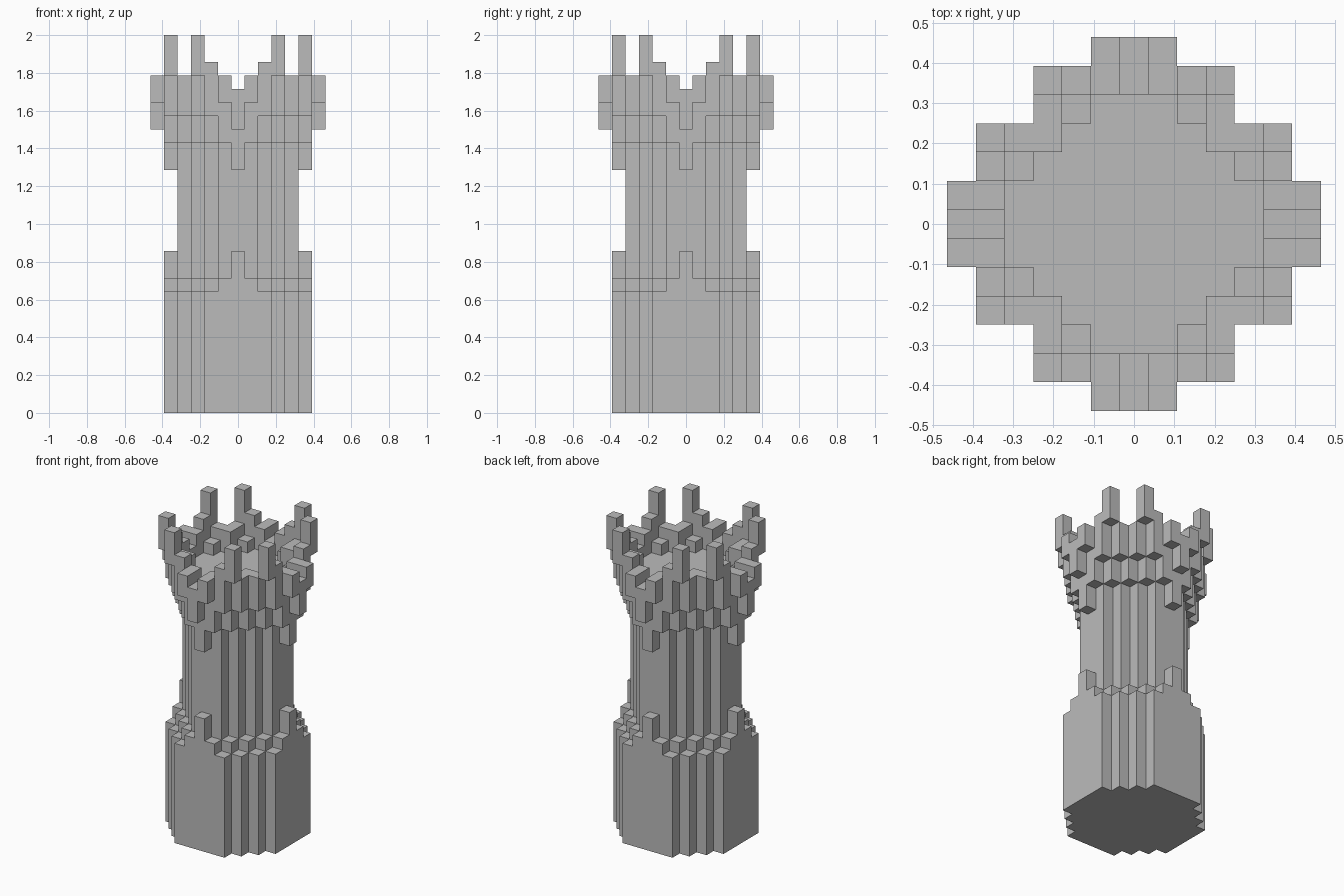
import bpy, bmesh
from mathutils import Vector

cube = bpy.data.objects.get("Cube")
if cube:
    bpy.data.objects.remove(cube, do_unlink=True)

U = 2 / 28  # block size: the tower is 28 blocks tall

stone = bpy.data.materials.new("grey stone")
stone.use_nodes = True
GREY = (0.5, 0.5, 0.5, 1)
stone.diffuse_color = GREY
stone.node_tree.nodes["Principled BSDF"].inputs["Base Color"].default_value = GREY

# The six block faces: outward normal and two in-plane axes
X, Y, Z = Vector((1, 0, 0)), Vector((0, 1, 0)), Vector((0, 0, 1))
SIDES = [(X, Y, Z), (-X, Z, Y), (Y, Z, X), (-Y, X, Z), (Z, X, Y), (-Z, Y, X)]


def build_blocks(name, column):
    """Build one part; column(long, short) gives a (bottom, top) span or None."""
    cells = set()
    for x in range(-6, 7):
        for y in range(-6, 7):
            span = column(max(abs(x), abs(y)), min(abs(x), abs(y)))
            if span:
                cells.update((x, y, z) for z in range(*span))
    bm = bmesh.new()
    for cell in sorted(cells):
        centre = Vector(cell) + Z * 0.5
        for n, a, b in SIDES:
            if tuple(int(c) for c in Vector(cell) + n) in cells:
                continue
            corners = [(-1, -1), (1, -1), (1, 1), (-1, 1)]
            bm.faces.new([bm.verts.new((centre + (n + a * i + b * j) * 0.5) * U)
                          for i, j in corners])
    # Merge the blocks into large flat walls
    bmesh.ops.remove_doubles(bm, verts=bm.verts, dist=U * 0.01)
    bmesh.ops.dissolve_limit(bm, angle_limit=0.01, verts=bm.verts, edges=bm.edges)
    mesh = bpy.data.meshes.new(name)
    bm.to_mesh(mesh)
    bm.free()
    mesh.materials.append(stone)
    bpy.context.collection.objects.link(bpy.data.objects.new(name, mesh))


def in_shaft(a, b):
    return a <= 4 and a + b <= 5


# Wide foot, its rim stepping up toward the middle of each side
def base(a, b):
    if in_shaft(a, b):
        return (0, 9)
    if a <= 5 and a + b <= 7:
        return (0, {5: 12, 6: 10, 7: 9}[a + b])


# Narrow shaft, closed on top by the platform floor
def shaft(a, b):
    return (9, 23) if in_shaft(a, b) else None


# Flared crown: brackets below, stepped parapet and pinnacles above
CROWN = {
    (5, 0): (18, 24), (5, 1): (20, 25), (5, 2): (22, 26), (5, 3): (25, 28),
    (4, 2): (20, 24), (3, 3): (20, 25), (4, 3): (22, 25),
    (6, 0): (21, 24), (6, 1): (23, 25),
}

build_blocks("tower_base", base)
build_blocks("tower_shaft", shaft)
build_blocks("tower_crown", lambda a, b: CROWN.get((a, b)))
